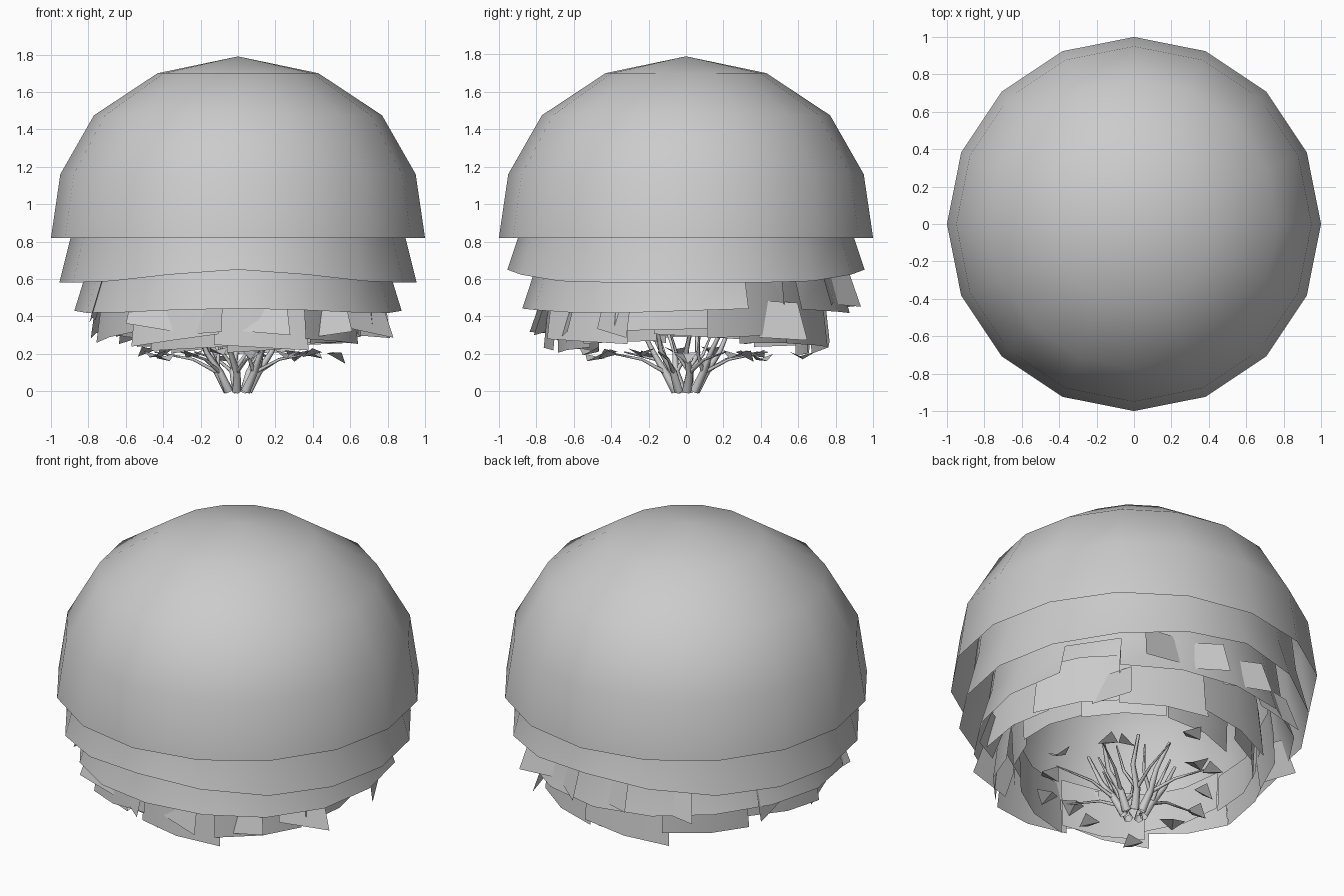
import bpy, bmesh, math, random
from mathutils import Vector, Matrix

random.seed(7)
cube = bpy.data.objects.get("Cube")
if cube:
    bpy.data.objects.remove(cube, do_unlink=True)

grey = bpy.data.materials.new("plain grey")
grey.use_nodes = True
colour = (0.6, 0.6, 0.6, 1)
grey.diffuse_color = colour
grey.node_tree.nodes["Principled BSDF"].inputs["Base Color"].default_value = colour


def polar(r, deg, z):
    a = math.radians(deg)
    return Vector((r * math.cos(a), r * math.sin(a), z))


def finish(bm, name, smooth=True):
    mesh = bpy.data.meshes.new(name)
    bm.to_mesh(mesh)
    bm.free()
    for f in mesh.polygons:
        f.use_smooth = smooth
    obj = bpy.data.objects.new(name, mesh)
    bpy.context.collection.objects.link(obj)
    mesh.materials.append(grey)
    return obj


def dome(name, profile, rim=lambda a: 0.0, sides=16, start=0, skip=()):
    """Open shell lathed from (radius, z) points; the last point is the tip."""
    bm = bmesh.new()
    rings = []
    for i, (r, z) in enumerate(profile[:-1]):
        ring = []
        for k in range(sides):
            a = start + 360 * k / sides
            ring.append(bm.verts.new(polar(r, a, z + (rim(a) if i == 0 else 0))))
        rings.append(ring)
    tip = bm.verts.new((0, 0, profile[-1][1]))
    for k in range(sides):
        n = (k + 1) % sides
        for i in range(len(rings) - 1):
            if i == 0 and k in skip:
                continue
            bm.faces.new((rings[i][k], rings[i][n], rings[i + 1][n], rings[i + 1][k]))
        bm.faces.new((rings[-1][k], rings[-1][n], tip))
    return finish(bm, name)


def panel(bm, a0, a1, top, low, z_top, z_low, splay=0.0, tilt=0.0, steps=2):
    """Curved foliage card; splay swings one side outward, tilt drops it."""
    rows = []
    for s in range(steps + 1):
        t = s / steps
        a = a0 + (a1 - a0) * t
        out, drop = splay * (t - 0.5), tilt * (t - 0.5)
        rows.append((bm.verts.new(polar(low + out, a, z_low + drop)),
                     bm.verts.new(polar(top + out, a, z_top + drop))))
    for (l0, t0), (l1, t1) in zip(rows, rows[1:]):
        bm.faces.new((l0, l1, t1, t0))


# Crown and nested foliage shells
dome("outer_crown", [(1.0, 0.82), (0.95, 1.16), (0.77, 1.475), (0.43, 1.70), (0, 1.79)])
dome("second_shell", [(0.955, 0.58), (0.885, 0.86), (0.85, 1.16), (0.69, 1.44), (0.39, 1.64), (0, 1.72)],
     rim=lambda a: 0.07 * abs(math.sin(math.radians(a))) ** 6)
dome("third_shell", [(0.875, 0.43), (0.81, 0.64), (0.76, 1.0), (0.6, 1.3), (0.34, 1.5), (0, 1.57)],
     rim=lambda a: 0.012 * math.sin(math.radians(3 * a)), skip=(1,))
dome("inner_shell", [(0.70, 0.42), (0.68, 0.62), (0.62, 0.9), (0.48, 1.14), (0.26, 1.28), (0, 1.32)])

# Wide ragged panels below the shells
bm = bmesh.new()
for k in range(10):
    a = 36 * k + 8
    side = math.cos(math.radians(a + 18)) ** 2
    panel(bm, a, a + 38, 0.73, 0.77, 0.60, 0.25 + 0.06 * side + random.uniform(-0.02, 0.03),
          random.uniform(-0.14, 0.10), random.uniform(-0.07, 0.07))
finish(bm, "lower_panels")

bm = bmesh.new()
for k in range(9):
    a = 40 * k + 25
    side = math.cos(math.radians(a + 20)) ** 2
    panel(bm, a, a + 41, 0.67, 0.66, 0.52, 0.21 + 0.09 * side + random.uniform(-0.01, 0.01),
          random.uniform(-0.12, 0.12), random.uniform(-0.03, 0.03))
finish(bm, "inner_panels")

# Narrow cards standing out from the skirt
bm = bmesh.new()
for a, r, z in ((62, 0.90, 0.47), (75, 0.88, 0.46), (95, 0.87, 0.45), (118, 0.86, 0.43),
                (160, 0.84, 0.39), (200, 0.84, 0.39), (235, 0.82, 0.34), (255, 0.78, 0.31),
                (280, 0.80, 0.31), (305, 0.82, 0.30), (330, 0.83, 0.31), (40, 0.80, 0.28)):
    panel(bm, a - 8, a + 9, r - 0.07, r, z + 0.2, z, random.choice((-0.12, 0.12)),
          random.uniform(-0.05, 0.05), 1)
finish(bm, "loose_cards")

# Small folded leaves hanging around the open underside
bm = bmesh.new()
for k in range(14):
    centre = polar(random.uniform(0.38, 0.63), 360 * k / 14 + random.uniform(-8, 8),
                   random.uniform(0.18, 0.22))
    turn = Matrix.Rotation(random.uniform(0, 6.28), 3, 'Z') @ Matrix.Rotation(random.uniform(-0.5, 0.5), 3, 'X')
    pts = [bm.verts.new(centre + turn @ Vector(p)) for p in
           ((-0.07, 0, 0.02), (0, -0.05, -0.03), (0.07, 0.01, 0.02), (0, 0.06, 0.0))]
    bm.faces.new((pts[0], pts[1], pts[3]))
    bm.faces.new((pts[1], pts[2], pts[3]))
finish(bm, "hanging_leaves", False)


# Tapered stems and twigs
def branch(bm, points, r0, r1, sides=5):
    rings = []
    for i, p in enumerate(points):
        r = r0 + (r1 - r0) * i / (len(points) - 1)
        way = (points[min(i + 1, len(points) - 1)] - points[max(i - 1, 0)]).normalized()
        q = way.to_track_quat('Z', 'Y').to_matrix()
        rings.append([bm.verts.new(p + q @ polar(r, 360 * k / sides, 0)) for k in range(sides)])
    for lo, hi in zip(rings, rings[1:]):
        for k in range(sides):
            n = (k + 1) % sides
            bm.faces.new((lo[k], lo[n], hi[n], hi[k]))


bm = bmesh.new()
for k in range(7):
    a = 360 * k / 7 + random.uniform(-10, 10)
    base = polar(0.055, a, 0)
    knee = polar(0.11, a + 6, 0.10)
    branch(bm, [base, knee, polar(0.18, a - 4, 0.21), polar(0.25, a + 4, 0.36)], 0.026, 0.009)
    branch(bm, [knee, polar(0.24, a + 20, 0.17), polar(0.45, a + 24, 0.21)], 0.012, 0.004)
    branch(bm, [knee, polar(0.14, a - 25, 0.2), polar(0.2, a - 30, 0.33)], 0.013, 0.005)
finish(bm, "branches")
